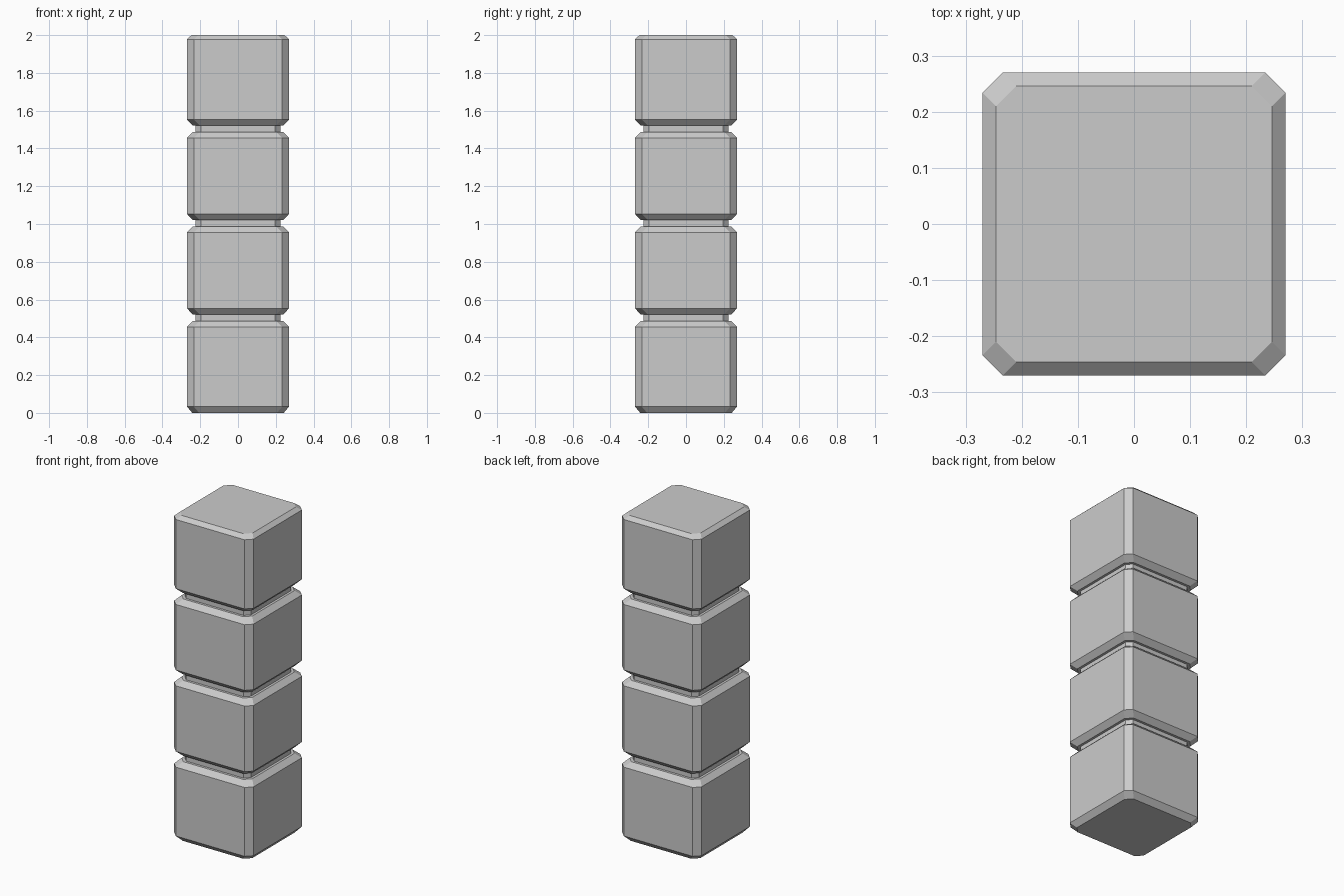
import bpy, bmesh

if "Cube" in bpy.data.objects:
    bpy.data.objects.remove(bpy.data.objects["Cube"])

BLOCKS = 4
PITCH = 0.5


def octagon(bm, half, cut, z):
    """Ring of vertices: a square with cut corners."""
    a, b = half, half - cut
    pts = [(a, -b), (a, b), (b, a), (-b, a), (-a, b), (-a, -b), (-b, -a), (b, -a)]
    return [bm.verts.new((x, y, z)) for x, y in pts]


# Section profile of the stacked column: (half width, corner cut, height)
profile = []
for i in range(BLOCKS):
    z = i * PITCH
    first, last = i == 0, i == BLOCKS - 1
    # chamfered underside
    profile += [(0.24, 0.036, z + (0.005 if first else 0.022)) if not first else (0.242, 0.036, 0.0),
                (0.27, 0.036, z + (0.033 if first else 0.053))]
    if last:
        # finer chamfer on the top block
        profile += [(0.27, 0.036, 1.978), (0.246, 0.036, 2.0)]
    else:
        # chamfered top, then the recessed neck
        profile += [(0.27, 0.036, z + 0.456), (0.24, 0.036, z + 0.486),
                    (0.225, 0.03, z + 0.486), (0.225, 0.03, z + PITCH + 0.022)]

# Loft the sections into one closed body
bm = bmesh.new()
rings = [octagon(bm, *section) for section in profile]
for low, high in zip(rings, rings[1:]):
    for k in range(8):
        n = (k + 1) % 8
        bm.faces.new((low[k], low[n], high[n], high[k]))
bm.faces.new(rings[0][::-1])
bm.faces.new(rings[-1])
bmesh.ops.recalc_face_normals(bm, faces=bm.faces)
mesh = bpy.data.meshes.new("stacked_block_column")
bm.to_mesh(mesh)
bm.free()
bpy.context.collection.objects.link(bpy.data.objects.new("stacked_block_column", mesh))
